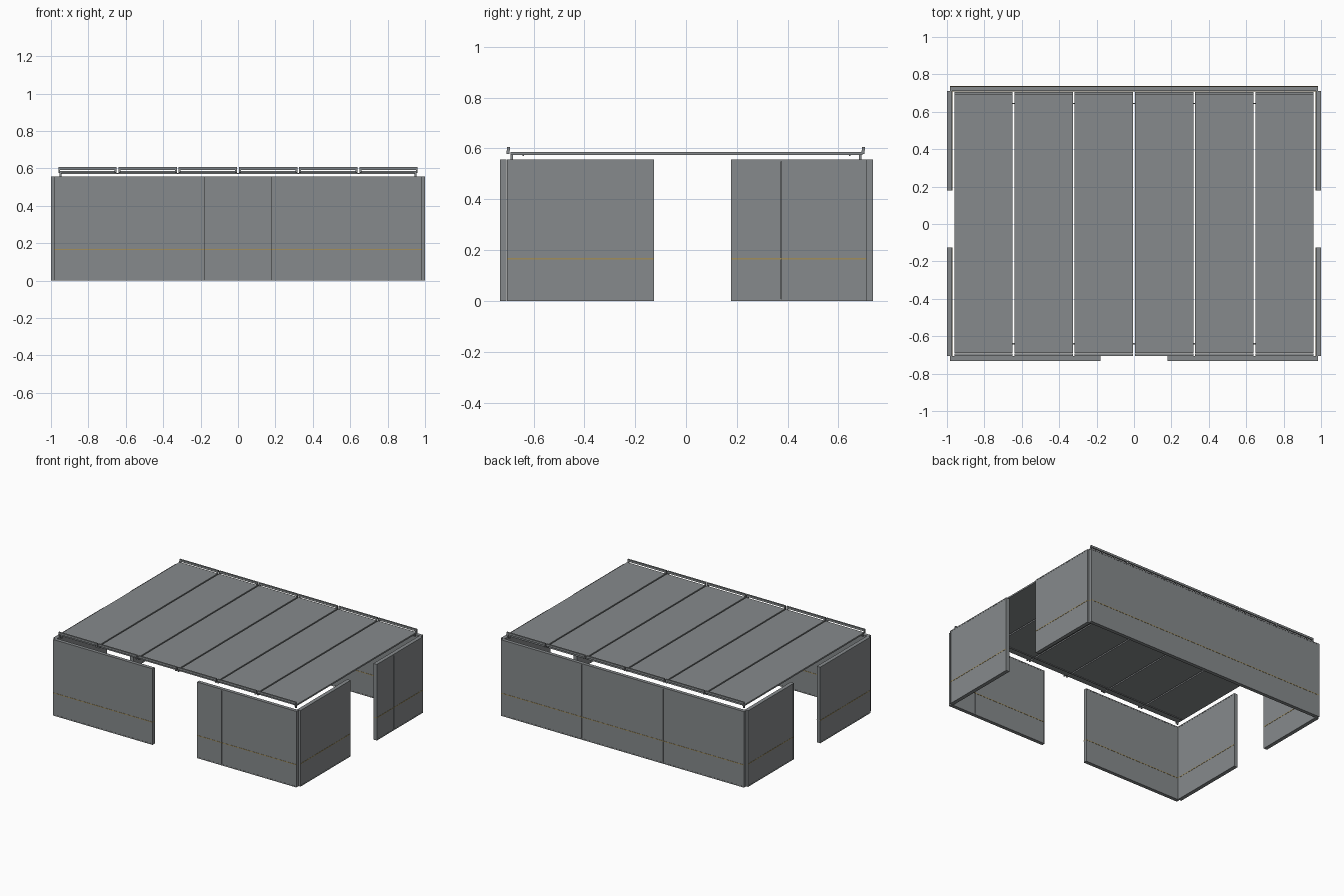
import bpy
import bmesh
from mathutils import Matrix, Vector

if "Cube" in bpy.data.objects:
    bpy.data.objects.remove(bpy.data.objects["Cube"], do_unlink=True)


def make_material(name, color):
    mat = bpy.data.materials.new(name)
    mat.use_nodes = True
    mat.diffuse_color = (*color, 1)
    mat.node_tree.nodes["Principled BSDF"].inputs["Base Color"].default_value = (*color, 1)
    return mat


GREY = make_material("slate_grey", (0.24, 0.255, 0.262))
GOLD = make_material("muted_gold", (0.36, 0.27, 0.10))

WALL_TOP = 0.557
RAIL = 0.008      # height of the rails framing each wall
SEAM = 0.001      # hairline between neighbouring wall boards


def build(name, boxes, mat):
    """Join axis-aligned boxes, each ((x0, x1), (y0, y1), (z0, z1)), in one object."""
    bm = bmesh.new()
    for spans in boxes:
        mid = Vector([(a + b) / 2 for a, b in spans])
        size = Vector([b - a for a, b in spans])
        bmesh.ops.create_cube(bm, size=1, matrix=Matrix.Translation(mid) @ Matrix.Diagonal((*size, 1)))
    mesh = bpy.data.meshes.new(name)
    bm.to_mesh(mesh)
    bm.free()
    mesh.materials.append(mat)
    obj = bpy.data.objects.new(name, mesh)
    bpy.context.collection.objects.link(obj)
    return obj


def wall(name, axis, start, end, depth, seams=()):
    """Boarded wall along x or y, framed by rails, with a thin belt line."""
    near, far = depth

    def span(a, b, inset, z0, z1):
        along, across = (a, b), (near + inset, far - inset)
        return (along, across, (z0, z1)) if axis == "x" else (across, along, (z0, z1))

    stops = [start, *seams, end]
    boards = [span(a + SEAM / 2, b - SEAM / 2, 0.001, RAIL, WALL_TOP - RAIL)
              for a, b in zip(stops, stops[1:])]
    rails = [span(start, end, 0, 0, RAIL), span(start, end, 0, WALL_TOP - RAIL, WALL_TOP)]
    posts = [span(start, start + RAIL, 0, RAIL, WALL_TOP - RAIL),
             span(end - RAIL, end, 0, RAIL, WALL_TOP - RAIL)]
    build(name + "_boards", boards, GREY)
    build(name + "_frame", rails + posts, GREY)
    build(name + "_belt_line", [span(start, end, -0.0005, 0.163, 0.168)], GOLD)


# Front and back walls
FRONT, BACK = (-0.732, -0.706), (0.71, 0.736)
wall("front_right_wall", "x", -0.985, -0.18, FRONT)
wall("front_left_wall", "x", 0.18, 0.985, FRONT, [0.38, 0.58, 0.78])
wall("back_wall", "x", -0.985, 0.985, BACK, [-0.33, 0.33])

# Side walls with an open doorway between them
for side, depth, front_seam, back_seam in (("left", (0.972, 1.0), -0.38, 0.375),
                                           ("right", (-1.0, -0.972), -0.33, 0.36)):
    wall(side + "_side_front_wall", "y", -0.705, -0.125, depth, [front_seam])
    wall(side + "_side_back_wall", "y", 0.178, 0.71, depth, [back_seam])

# Roof panels, each with a raised lip at both ends
PITCH, HALF = 0.322, 0.156
for i in range(6):
    x = (i - 2.5) * PITCH
    build(f"roof_panel_{i + 1}", [((x - HALF, x + HALF), (-0.69, 0.694), (0.575, 0.586))], GREY)
    lips = []
    for edge in (-0.699, 0.699):
        lips.append(((x - HALF, x + HALF), (edge - 0.006, edge + 0.006), (0.591, 0.606)))
        for end in (-HALF, HALF - 0.01):
            lips.append(((x + end, x + end + 0.01), (edge - 0.008, edge + 0.004), (0.577, 0.592)))
    build(f"roof_lip_{i + 1}", lips, GREY)

# Cross rods joining the roof panels, and corner brackets carrying them
for label, y in (("front", -0.64), ("back", 0.645)):
    build(label + "_roof_rod", [((-0.95, 0.95), (y - 0.003, y + 0.003), (0.570, 0.576))], GREY)
    edge = 0.685 if y > 0 else -0.685
    build(label + "_roof_brackets",
          [((x - 0.005, x + 0.005), (edge - 0.005, edge + 0.005), (0.557, 0.576)) for x in (-0.95, 0.95)],
          GREY)
